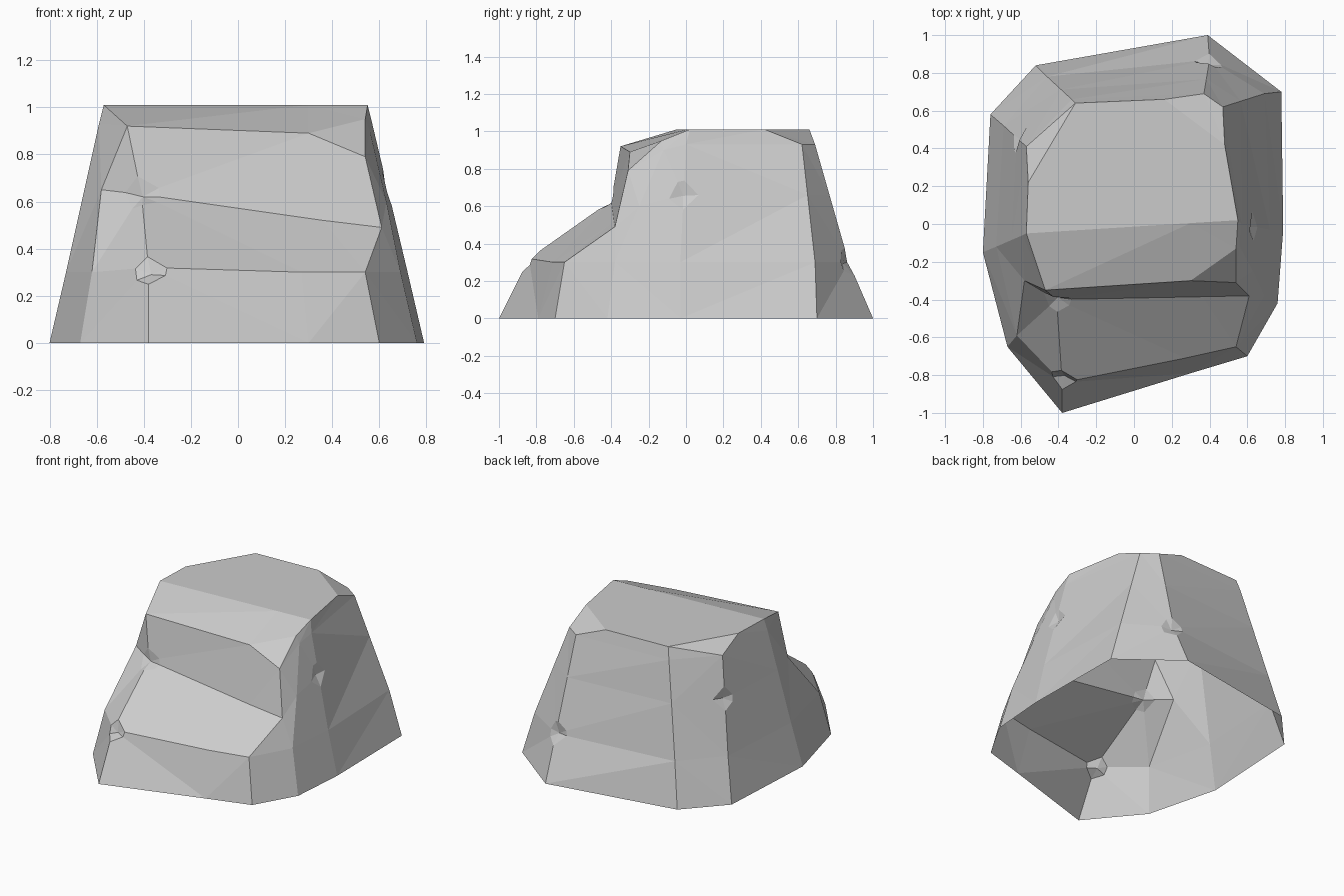
import bpy
import bmesh
from mathutils import Vector

default_cube = bpy.data.objects.get("Cube")
if default_cube:
    bpy.data.objects.remove(default_cube, do_unlink=True)


def make_material(name, colour):
    material = bpy.data.materials.new(name)
    material.use_nodes = True
    material.diffuse_color = colour
    material.node_tree.nodes["Principled BSDF"].inputs["Base Color"].default_value = colour
    return material


def rear_column(base, low, shoulder, crown):
    """Corner chain of the plain sides, at shared heights, from ground to crown."""
    low, shoulder = Vector((*low, .3)), Vector((*shoulder, .93))
    middle = low.lerp(shoulder, .57)
    return [Vector((*base, 0)), low, middle, shoulder, Vector((*crown, 1.01))]


def front_column(*points):
    return [Vector(point) for point in points]


# Stepped front: ground, shelf lip, foot of the riser, brow, crown
crown_left = (-.57, -.05, 1.01)
crown_right = (.55, .02, 1.01)
brow_left = (-.47, -.35, .92)

front_left = front_column((-.38, -1, 0), (-.38, -.84, .32), (-.41, -.4, .63),
                          brow_left, crown_left)
front_middle = front_column((.3, -.79, 0), (.27, -.71, .3), (.36, -.385, .52),
                            (.3, -.3, .89), (.3, .005, 1.01))
front_right = front_column((.6, -.7, 0), (.54, -.65, .3), (.61, -.38, .49),
                           (.54, -.31, .79), (.54, -.13, .95))
side_right = front_column((.76, -.42, 0), (.69, -.38, .3), (.63, -.25, .6),
                          (.56, -.12, .9), crown_right)
side_left = front_column((-.67, -.65, 0), (-.62, -.59, .3), (-.58, -.3, .65),
                         brow_left, crown_left)

# Plain sides and back
middle_right = rear_column((.79, -.03), (.72, -.03), (.57, 0), crown_right[:2])
back_right = rear_column((.78, .7), (.69, .69), (.47, .62), (.48, .42))
back_end = rear_column((.39, 1), (.4, .87), (.37, .69), (.16, .66))
back_left = rear_column((-.52, .84), (-.46, .78), (-.33, .66), (-.31, .64))
rear_left = rear_column((-.76, .58), (-.69, .52), (-.57, .41), (-.56, .22))
middle_left = rear_column((-.8, -.15), (-.73, -.12), (-.59, -.06), crown_left[:2])

columns = [front_left, front_middle, front_right, side_right, middle_right,
           back_right, back_end, back_left, rear_left, middle_left, side_left]

bm = bmesh.new()
shared = {}


def vert(point):
    key = tuple(round(value, 3) for value in point)
    if key not in shared:
        shared[key] = bm.verts.new(point)
    return shared[key]


def add_face(points):
    corners = list(dict.fromkeys(vert(point) for point in points))
    if len(corners) > 2:
        bm.faces.new(corners)


# Walls between neighbouring columns; the underside stays open
for index, left in enumerate(columns):
    right = columns[(index + 1) % len(columns)]
    for level in range(len(left) - 1):
        add_face((left[level], right[level], right[level + 1], left[level + 1]))

# Flat crown and the small slope at its front right corner
add_face([column[-1] for column in columns if column is not front_right])
add_face((front_middle[-1], front_right[-1], side_right[-1]))
bmesh.ops.triangulate(bm, faces=[f for f in bm.faces if len(f.verts) == 4],
                      quad_method='SHORT_EDGE')

# Small chipped dents on some corners
chips = [front_left[1], front_left[2], middle_right[2], back_end[1], rear_left[2]]
for point in chips:
    dent = bmesh.ops.bevel(bm, geom=[vert(point)], offset=.08, segments=1,
                           profile=.5, affect='VERTICES', clamp_overlap=True)
    bmesh.ops.poke(bm, faces=dent["faces"], offset=-.02)

mesh = bpy.data.meshes.new("boulder")
bm.to_mesh(mesh)
bm.free()
mesh.materials.append(make_material("stone grey", (.6, .6, .6, 1)))
boulder = bpy.data.objects.new("boulder", mesh)
bpy.context.collection.objects.link(boulder)
